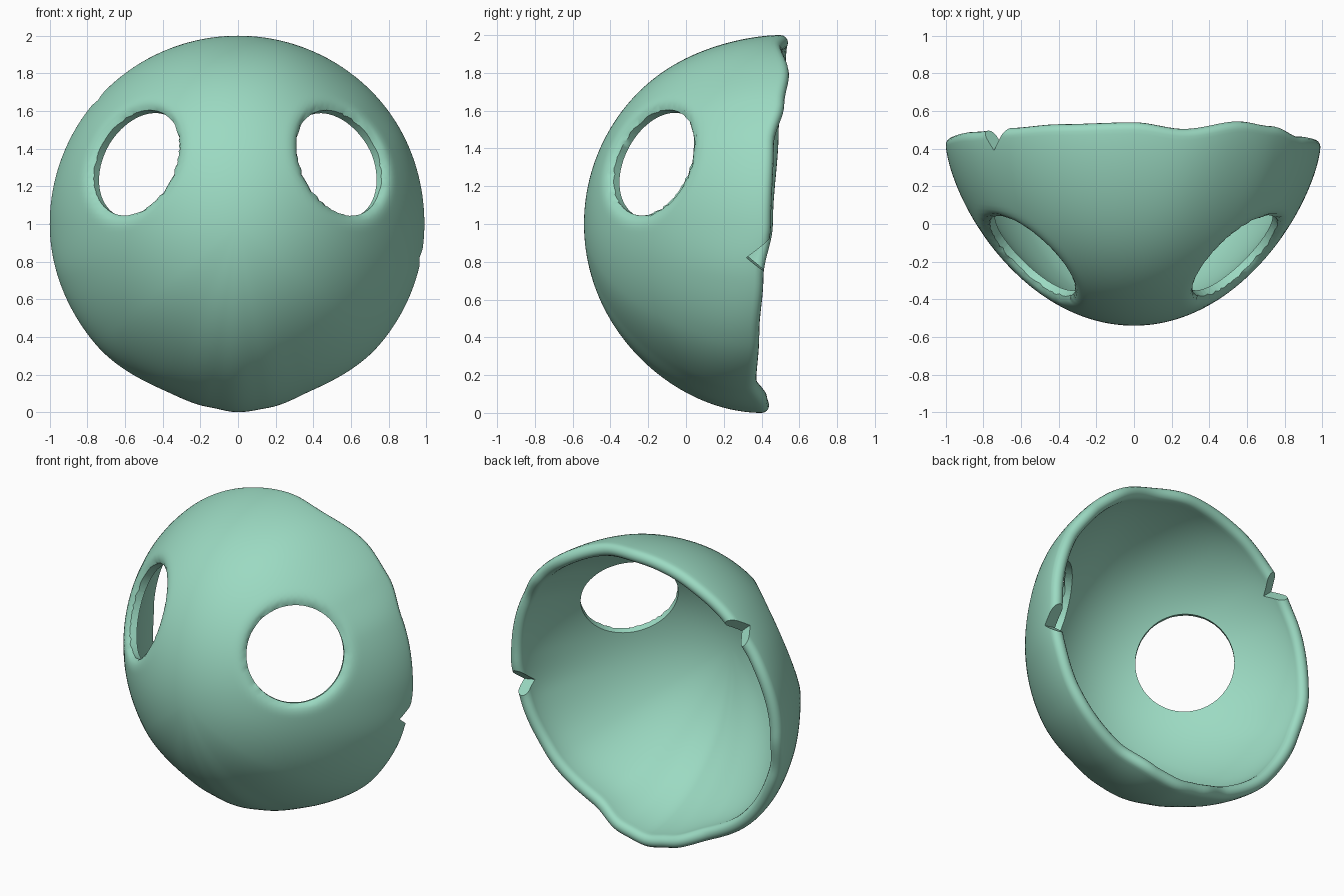
import bpy, bmesh, math
from mathutils import Vector, Matrix

if "Cube" in bpy.data.objects:
    bpy.data.objects.remove(bpy.data.objects["Cube"])

W = 0.08                      # wall thickness
SEG, RINGS = 192, 56
EYE_R = 0.296
EYES = [(Vector((s * 0.535, -0.165, 1.325)),
         Vector((s * 0.61, -0.72, 0.325)).normalized()) for s in (1, -1)]

# wavy back edge: (angle around the face, y); angle 0 = +x, 90 = top
RIM = [(-90, .44), (-78, .43), (-63, .372), (-37, .388), (-17, .41), (0, .45), (26, .465),
       (41, .52), (55, .545), (74, .505), (90, .54), (114, .53), (133, .51),
       (150, .49), (180, .46), (197, .41), (217, .388), (243, .372), (258, .43), (270, .44)]
# outline radius, slightly pinched beside the chin
OUTLINE = [(-90, 1.0), (-81, .99), (-66, .967), (-40, .988), (0, .99), (45, 1.0), (90, 1.0),
           (180, 1.0), (220, .99), (246, .967), (261, .985), (270, 1.0)]


def lookup(keys, a):
    for (a0, v0), (a1, v1) in zip(keys, keys[1:]):
        if a0 <= a <= a1:
            t = (a - a0) / (a1 - a0)
            return v0 + (v1 - v0) * t * t * (3 - 2 * t)
    return keys[-1][1]


def round_eye_edge(p):
    """Roll the outer skin inward around each eye hole."""
    roll = 0.085
    for c, n in EYES:
        v = p - c
        h = v.dot(n)
        d = (v - n * h).length
        if h > -0.2 and d < EYE_R + roll:
            u = min(1, (EYE_R + roll - d) / roll)
            p = p - n * 0.045 * (1 - math.sqrt(1 - u * u))
    return p


def section(deg):
    """Profile from the outer front pole, over the rim, to the inner pole."""
    a = math.radians(deg)
    k = 0.53 + 0.15 * math.cos(a) ** 2
    R, Y = lookup(OUTLINE, deg), lookup(RIM, deg)
    end = Y - W / 2

    def skin(i, inset):
        f = math.pi / 2 * i / RINGS
        s, c = math.sin(f), max(0.0, math.cos(f))
        return ((R - inset) * s, 0.42 - (0.96 - inset) * c ** (2 * k) + (end - 0.42) * s ** 10)

    pts = [skin(i, 0) for i in range(1, RINGS + 1)]
    pts += [(R - W / 2 + W / 2 * math.cos(math.pi * j / 8),
             end + W / 2 * math.sin(math.pi * j / 8)) for j in range(1, 8)]
    pts += [skin(i, W) for i in range(RINGS, 0, -1)]
    out = [Vector((r * math.cos(a), y, 1 + r * math.sin(a))) for r, y in pts]
    return [round_eye_edge(p) if i < RINGS else p for i, p in enumerate(out)]


def make_object(name, bm):
    bmesh.ops.recalc_face_normals(bm, faces=bm.faces)
    me = bpy.data.meshes.new(name)
    bm.to_mesh(me)
    bm.free()
    ob = bpy.data.objects.new(name, me)
    bpy.context.collection.objects.link(ob)
    return ob


# shell
bm = bmesh.new()
cols = [[bm.verts.new(p) for p in section(-90 + 360 * j / SEG)] for j in range(SEG)]
front = bm.verts.new((0, -0.54, 1))
inner = bm.verts.new((0, -0.54 + W, 1))
for j in range(SEG):
    A, B = cols[j], cols[(j + 1) % SEG]
    bm.faces.new((front, A[0], B[0]))
    bm.faces.new((inner, B[-1], A[-1]))
    for i in range(len(A) - 1):
        bm.faces.new((A[i], A[i + 1], B[i + 1], B[i]))
mask = make_object("mask_shell", bm)


def cut(matrix, segments, radius, depth):
    b = bmesh.new()
    bmesh.ops.create_cone(b, cap_ends=True, segments=segments, radius1=radius,
                          radius2=radius, depth=depth, matrix=matrix)
    cutter = make_object("cutter", b)
    cutter.hide_render = True
    m = mask.modifiers.new("cut", 'BOOLEAN')
    m.operation, m.solver, m.object = 'DIFFERENCE', 'EXACT', cutter
    bpy.context.view_layer.objects.active = mask
    bpy.ops.object.modifier_apply(modifier=m.name)
    bpy.data.objects.remove(cutter)


# eye holes
for c, n in EYES:
    cut(Matrix.Translation(c) @ n.to_track_quat('Z', 'Y').to_matrix().to_4x4(), 64, EYE_R, 0.7)

# V notches in the back edge: (angle, y of the notch tip)
for deg, tip in ((-10.5, 0.32), (138.5, 0.39)):
    a = math.radians(deg)
    radial = Vector((math.cos(a), 0, math.sin(a)))
    tangent = Vector((math.sin(a), 0, -math.cos(a)))
    rot = Matrix((tangent, Vector((0, 1.25, 0)), radial)).transposed().to_4x4()
    place = Matrix.Translation(radial * 0.95 + Vector((0, tip + 0.3 * 1.25, 1)))
    cut(place @ rot, 4, 0.3, 0.5)

# smooth shading and colour
mat = bpy.data.materials.new("mint")
mat.diffuse_color = (0.33, 0.70, 0.54, 1)
mat.use_nodes = True
mat.node_tree.nodes["Principled BSDF"].inputs["Base Color"].default_value = mat.diffuse_color
mask.data.materials.clear()
mask.data.materials.append(mat)
bpy.ops.object.select_all(action='DESELECT')
mask.select_set(True)
bpy.context.view_layer.objects.active = mask
bpy.ops.object.shade_smooth_by_angle(angle=math.radians(40))
